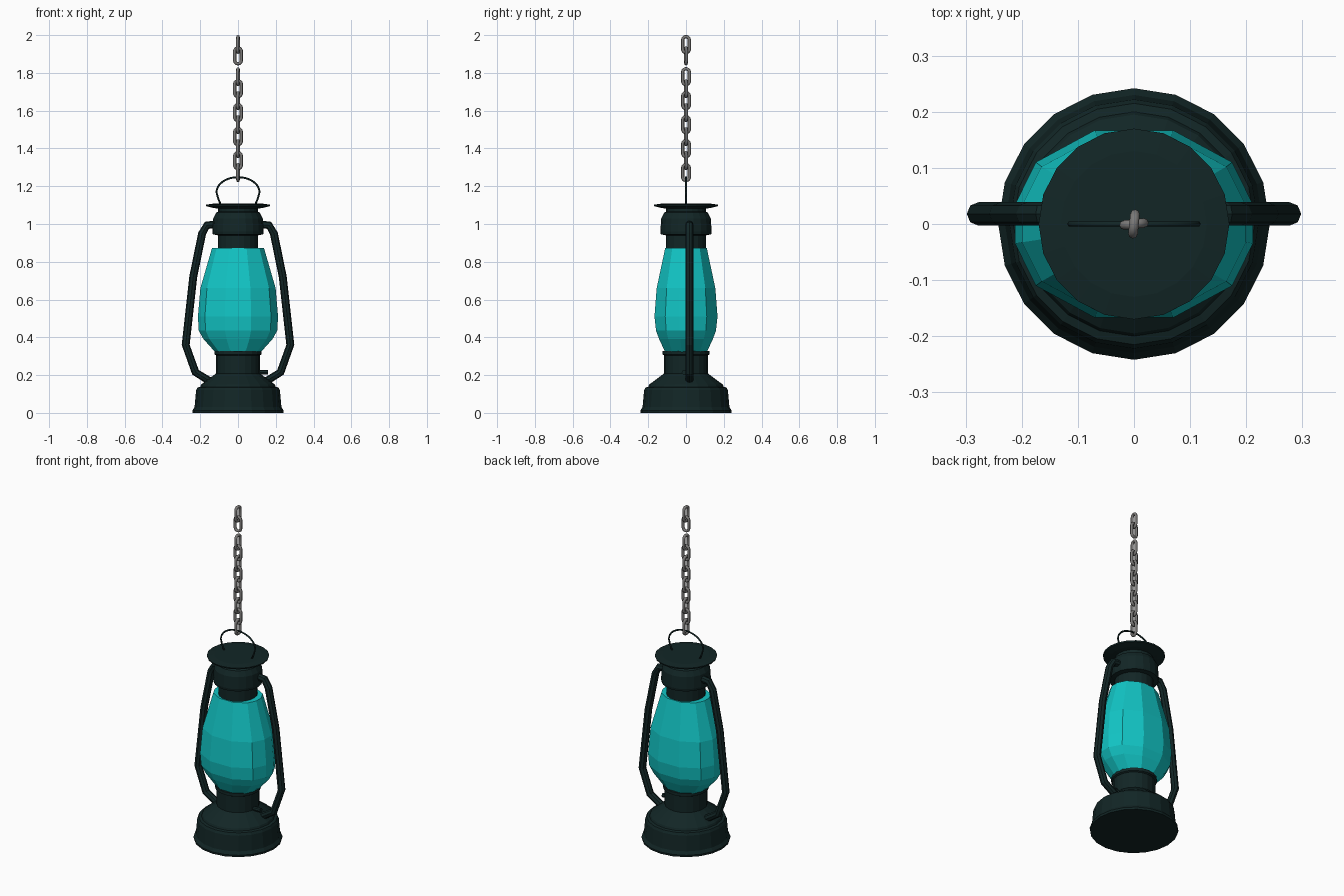
import bpy, bmesh, math
from mathutils import Vector

cube = bpy.data.objects.get("Cube")
if cube:
    bpy.data.objects.remove(cube, do_unlink=True)


def material(name, color):
    m = bpy.data.materials.new(name)
    m.use_nodes = True
    m.diffuse_color = (*color, 1)
    m.node_tree.nodes["Principled BSDF"].inputs["Base Color"].default_value = (*color, 1)
    return m


DARK = material("dark green metal", (0.006, 0.019, 0.019))
TEAL = material("teal glass", (0.006, 0.56, 0.56))
GREY = material("grey steel", (0.2, 0.195, 0.19))


def finish(name, bm, mat, smooth=False):
    bmesh.ops.recalc_face_normals(bm, faces=bm.faces)
    mesh = bpy.data.meshes.new(name)
    bm.to_mesh(mesh)
    bm.free()
    mesh.materials.append(mat)
    for p in mesh.polygons:
        p.use_smooth = smooth
    ob = bpy.data.objects.new(name, mesh)
    bpy.context.collection.objects.link(ob)
    return ob


def loft(name, rings, mat, closed=False, smooth=False):
    """Skin a list of point rings, capping the ends or joining them."""
    bm = bmesh.new()
    loops = [[bm.verts.new(p) for p in ring] for ring in rings]
    pairs = list(zip(loops, loops[1:]))
    if closed:
        pairs.append((loops[-1], loops[0]))
    else:
        bm.faces.new(loops[0])
        bm.faces.new(loops[-1])
    n = len(loops[0])
    for a, b in pairs:
        for i in range(n):
            j = (i + 1) % n
            bm.faces.new((a[i], a[j], b[j], b[i]))
    return finish(name, bm, mat, smooth)


def lathe(name, profile, mat, sides=20):
    turn = [2 * math.pi * i / sides for i in range(sides)]
    return loft(name, [[(r * math.cos(a), r * math.sin(a), z) for a in turn]
                       for r, z in profile], mat)


def tube(name, path, radius, mat, sides=8, closed=False, smooth=False):
    """Round bar along a path that lies in the XZ plane."""
    pts = [Vector(p) for p in path]
    n = len(pts)
    rings = []
    for i, p in enumerate(pts):
        before = pts[i - 1] if closed or i else p
        after = pts[(i + 1) % n] if closed or i < n - 1 else p
        t = (after - before).normalized()
        side = Vector((t.z, 0, -t.x))
        rings.append([p + radius * (side * math.cos(a) + Vector((0, math.sin(a), 0)))
                      for a in (2 * math.pi * k / sides for k in range(sides))])
    return loft(name, rings, mat, closed, smooth)


# Base and burner
lathe("base", [(0.24, 0), (0.242, 0.012), (0.23, 0.03), (0.222, 0.12), (0.215, 0.134),
               (0.2, 0.138), (0.195, 0.15), (0.128, 0.2), (0.115, 0.21)], DARK)
lathe("burner", [(0.116, 0.2), (0.116, 0.305), (0.125, 0.31),
                 (0.125, 0.328), (0.1, 0.33)], DARK)

# Wick knob
tube("wick_knob", [(0.1, -0.01, 0.215), (0.16, -0.01, 0.215)], 0.013, DARK)

# Glass: oblong faceted globe
quarter = [(0.212, 0.035), (0.175, 0.11), (0.07, 0.167)]
outline = (quarter + [(-x, y) for x, y in reversed(quarter)]
           + [(-x, -y) for x, y in quarter] + [(x, -y) for x, y in reversed(quarter)])
levels = [(0.57, 0.66, 0.322), (0.86, 0.85, 0.39), (0.98, 0.95, 0.435),
          (1.0, 1.0, 0.51), (0.94, 0.93, 0.66), (0.65, 0.66, 0.872)]
loft("glass_globe", [[(x * sx, y * sy, z) for x, y in outline]
                     for sx, sy, z in levels], TEAL)

# Upper collar and cap
lathe("collar", [(0.107, 0.865), (0.107, 0.94), (0.133, 0.945), (0.136, 0.96),
                 (0.131, 1.03), (0.115, 1.06), (0.105, 1.065), (0.105, 1.095)], DARK)
lathe("cap", [(0.1, 1.08), (0.13, 1.085), (0.168, 1.094), (0.17, 1.102), (0.13, 1.108)], DARK)

# Side arms
arm = [(0.1, 1.0), (0.165, 0.993), (0.19, 0.95), (0.237, 0.72),
       (0.277, 0.36), (0.225, 0.215), (0.145, 0.165)]
for name, s in (("left_arm", 1), ("right_arm", -1)):
    tube(name, [(s * x, 0.018, z) for x, z in arm], 0.021, DARK)

# Wire bail
bail = [(0.114 * math.cos(a), 0, 1.168 + 0.08 * math.sin(a))
        for a in (math.pi * i / 16 for i in range(17))]
bail = [(0.09, 0, 1.1), (0.105, 0, 1.135)] + bail + [(-0.105, 0, 1.135), (-0.09, 0, 1.1)]
tube("bail_wire", bail, 0.005, DARK, sides=6, smooth=True)

# Chain: links alternate by a quarter turn
link = []
for i in range(16):
    a = 2 * math.pi * (i + 0.5) / 16
    shift = 0.024 if math.sin(a) > 0 else -0.024
    link.append((0.018 * math.cos(a), 0, 0.018 * math.sin(a) + shift))
heights = [1.272 + 0.0635 * i for i in range(9)] + [1.89, 1.95]
for i, z in enumerate(heights):
    ob = tube(f"chain_link_{i + 1}", link, 0.0085, GREY, closed=True, smooth=True)
    ob.location.z = z
    ob.rotation_euler.z = math.radians(6 if i % 2 else 84)
